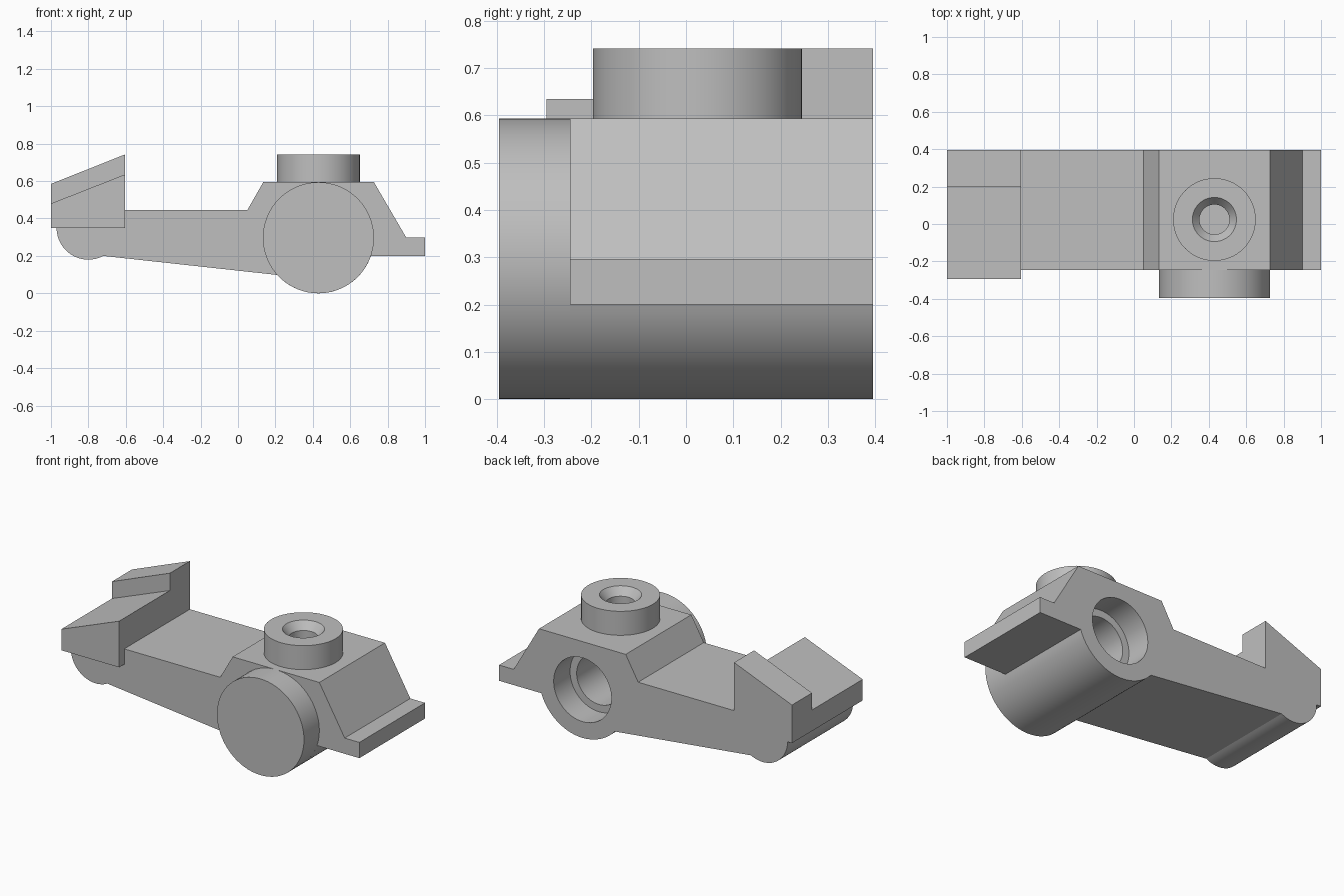
import bpy
import bmesh
from math import sin, cos, pi, radians
from mathutils import Matrix

if "Cube" in bpy.data.objects:
    bpy.data.objects.remove(bpy.data.objects["Cube"], do_unlink=True)

GREY = (0.52, 0.52, 0.52, 1.0)
grey = bpy.data.materials.new("light_grey")
grey.use_nodes = True
grey.diffuse_color = GREY
grey.node_tree.nodes["Principled BSDF"].inputs["Base Color"].default_value = GREY

BACK, FRONT = 0.395, -0.245
WHEEL_X, WHEEL_Z, WHEEL_R = 0.43, 0.297, 0.297


def finish(name, bm):
    bmesh.ops.remove_doubles(bm, verts=bm.verts, dist=1e-5)
    bmesh.ops.recalc_face_normals(bm, faces=bm.faces)
    mesh = bpy.data.meshes.new(name)
    bm.to_mesh(mesh)
    bm.free()
    mesh.materials.append(grey)
    obj = bpy.data.objects.new(name, mesh)
    bpy.context.collection.objects.link(obj)
    return obj


def smooth(obj):
    bpy.ops.object.select_all(action="DESELECT")
    obj.select_set(True)
    bpy.context.view_layer.objects.active = obj
    bpy.ops.object.shade_smooth_by_angle(angle=radians(25))


def extrude_profile(name, points, y0, y1):
    """Prism with an (x, z) outline running from y0 to y1."""
    bm = bmesh.new()
    face = bm.faces.new([bm.verts.new((x, y0, z)) for x, z in points])
    new = bmesh.ops.extrude_face_region(bm, geom=[face])["geom"]
    moved = [v for v in new if isinstance(v, bmesh.types.BMVert)]
    bmesh.ops.translate(bm, verts=moved, vec=(0, y1 - y0, 0))
    return finish(name, bm)


def lathe(name, profile, matrix, steps=64):
    """Closed solid of revolution from (radius, height) points."""
    bm = bmesh.new()
    verts = [bm.verts.new((r, 0, h)) for r, h in profile]
    edges = [bm.edges.new(pair) for pair in zip(verts, verts[1:])]
    bmesh.ops.spin(bm, geom=verts + edges, axis=(0, 0, 1), cent=(0, 0, 0),
                   angle=2 * pi, steps=steps, use_duplicate=False)
    bmesh.ops.transform(bm, matrix=matrix, verts=bm.verts)
    return finish(name, bm)


def arc(cx, cz, r, a0, a1, n):
    return [(cx + r * cos(radians(a0 + (a1 - a0) * i / n)),
             cz + r * sin(radians(a0 + (a1 - a0) * i / n))) for i in range(n + 1)]


# Body: rounded heel, tapering arm, round hub and end flange
outline = arc(-0.80, 0.35, 0.17, 180, 298, 24)
outline += arc(WHEEL_X, WHEEL_Z, WHEEL_R, 222, 341, 32)
outline += [(1, 0.2), (1, 0.297), (0.9, 0.297), (0.727, 0.594), (0.135, 0.594),
            (0.05, 0.445), (-0.605, 0.445), (-0.605, 0.35)]
body = extrude_profile("body", outline, FRONT, BACK)

# Stepped round socket in the back of the hub
to_y = Matrix.Translation((WHEEL_X, 0, WHEEL_Z)) @ Matrix.Rotation(-pi / 2, 4, "X")
cutter = lathe("socket_cutter",
               [(0, -0.2), (0.152, -0.2), (0.152, 0.235), (0.197, 0.235),
                (0.197, 0.5), (0, 0.5)], to_y)
cutter.hide_render = True
cut = body.modifiers.new("socket", "BOOLEAN")
cut.operation = "DIFFERENCE"
cut.solver = "EXACT"
cut.object = cutter
bpy.context.view_layer.objects.active = body
bpy.ops.object.modifier_apply(modifier=cut.name)
bpy.data.objects.remove(cutter, do_unlink=True)
smooth(body)

# Round disc on the front of the hub
smooth(lathe("hub_disc", [(0, -BACK), (WHEEL_R, -BACK), (WHEEL_R, FRONT), (0, FRONT)], to_y))

# Round boss on top with a countersunk hole
smooth(lathe("top_boss",
             [(0, 0.594), (0.221, 0.594), (0.221, 0.742), (0.118, 0.742),
              (0.08, 0.695), (0.08, 0.61), (0, 0.61)],
             Matrix.Translation((WHEEL_X, 0.024, 0))))

# Two-height sloped block at the other end
for name, low, high, y0, y1 in (("low_wedge", 0.48, 0.635, -0.295, 0.2),
                                ("high_wedge", 0.585, 0.742, 0.2, BACK)):
    extrude_profile(name, [(-1, 0.35), (-0.605, 0.35), (-0.605, high), (-1, low)], y0, y1)
